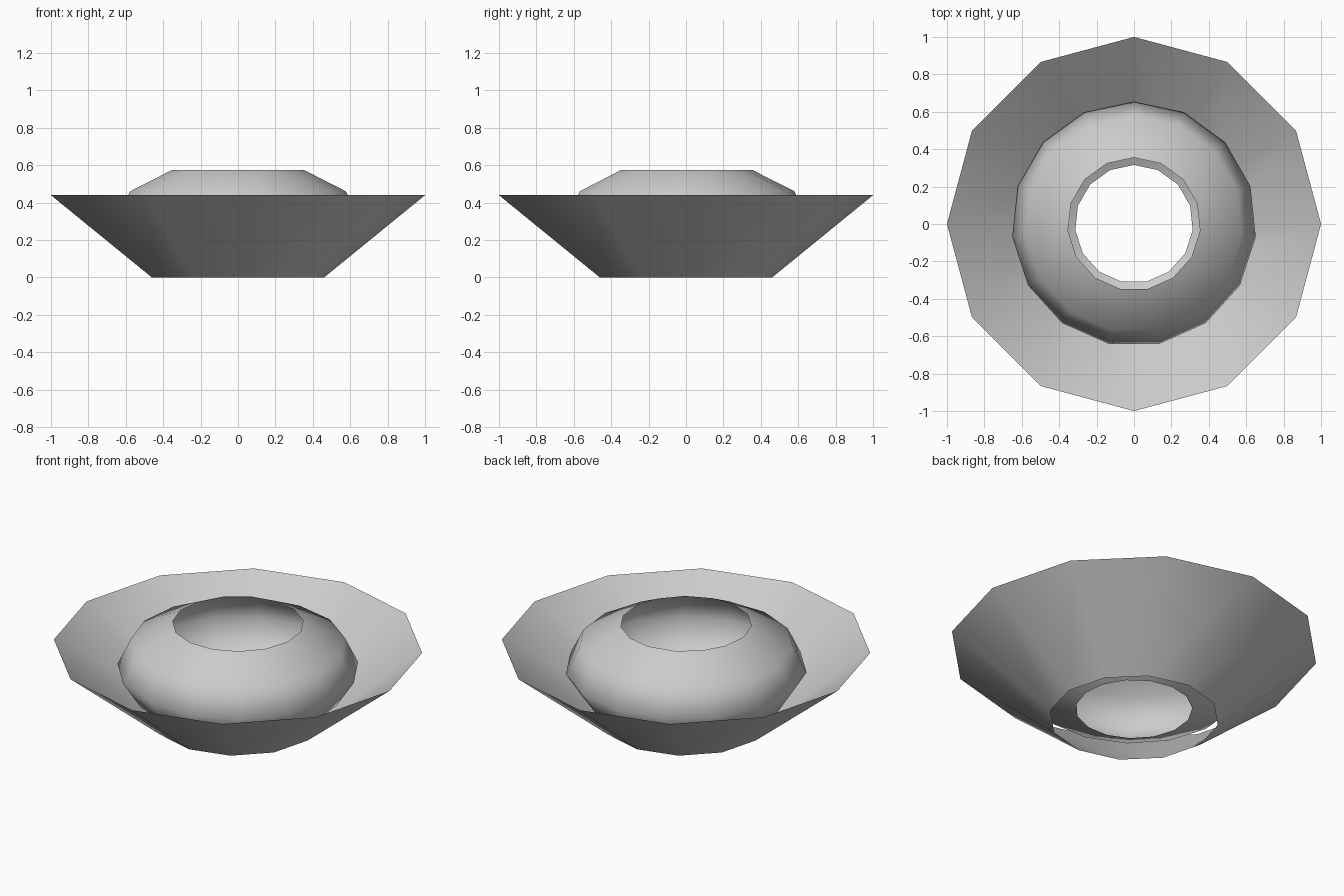
import bpy
import bmesh
from math import sin, cos, pi, radians

cube = bpy.data.objects.get("Cube")
if cube:
    bpy.data.objects.remove(cube, do_unlink=True)

# Single plain grey
grey = bpy.data.materials.new("light_grey")
grey.use_nodes = True
colour = (0.6, 0.6, 0.6, 1)
grey.diffuse_color = colour
grey.node_tree.nodes["Principled BSDF"].inputs["Base Color"].default_value = colour


def open_lathe(name, profile, sides):
    """Spin (radius, height) points, bottom to top, into an open smooth shell."""
    bm = bmesh.new()
    rings = []
    for r, z in profile:
        angles = [pi / 2 + 2 * pi * i / sides for i in range(sides)]
        rings.append([bm.verts.new((r * cos(a), r * sin(a), z)) for a in angles])
    for low, high in zip(rings, rings[1:]):
        for i in range(sides):
            j = (i + 1) % sides
            face = bm.faces.new((low[i], low[j], high[j], high[i]))
            face.smooth = True
    mesh = bpy.data.meshes.new(name)
    bm.to_mesh(mesh)
    bm.free()
    mesh.materials.append(grey)
    obj = bpy.data.objects.new(name, mesh)
    bpy.context.collection.objects.link(obj)
    return obj


# Flared outer dish, open at both ends
open_lathe("outer_dish", [(0.46, 0), (1, 0.44)], 12)

# Flattened globe with its poles cut away
globe_profile = []
for step in range(5):
    angle = radians(151.2 - 29.6 * step)
    globe_profile.append((0.655 * sin(angle), 0.32 + 0.303 * cos(angle)))
open_lathe("inner_globe", globe_profile, 15)
